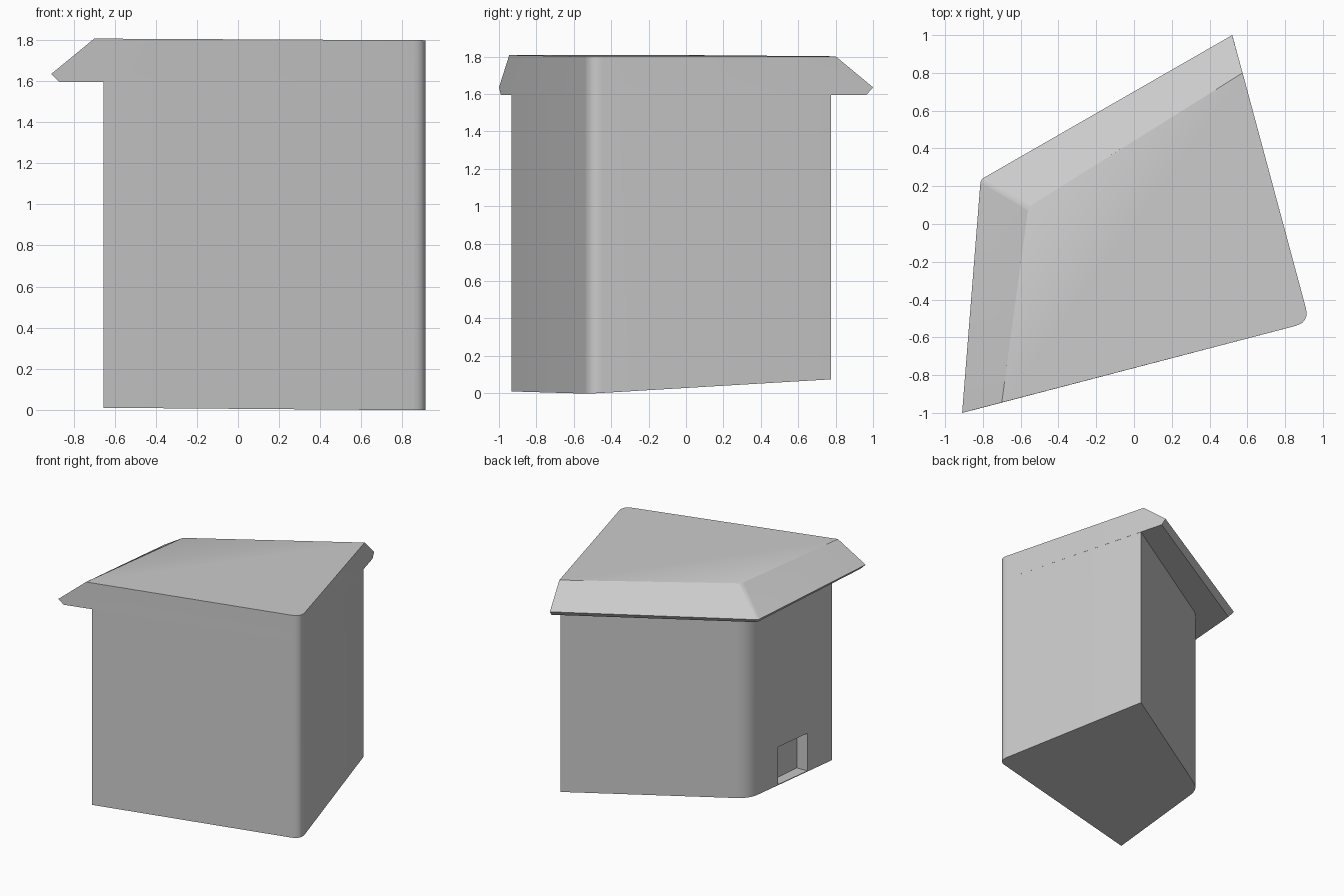
import bpy, bmesh
from math import radians
from mathutils import Vector

cube = bpy.data.objects.get("Cube")
if cube:
    bpy.data.objects.remove(cube)

grey = bpy.data.materials.new("plain grey")
grey.use_nodes = True
COLOUR = (0.6, 0.6, 0.6, 1)
grey.diffuse_color = COLOUR
grey.node_tree.nodes["Principled BSDF"].inputs["Base Color"].default_value = COLOUR


def rounded(corners, cuts, steps=6):
    """Replace each plan corner by a short curve; cuts give its tangent length."""
    ring = []
    for i, corner in enumerate(corners):
        p = Vector(corner)
        a = p + (Vector(corners[i - 1]) - p).normalized() * cuts[i]
        b = p + (Vector(corners[(i + 1) % len(corners)]) - p).normalized() * cuts[i]
        for k in range(steps + 1 if cuts[i] else 1):
            t = k / steps
            ring.append(a * (1 - t) ** 2 + p * 2 * t * (1 - t) + b * t * t)
    return ring


def loft(name, rings, smooth=True):
    """Skin a stack of (plan ring, height rule) pairs and cap both ends."""
    bm = bmesh.new()
    rows = [[bm.verts.new((p.x, p.y, height(p))) for p in ring] for ring, height in rings]
    for low, high in zip(rows, rows[1:]):
        for i in range(len(low)):
            j = (i + 1) % len(low)
            bm.faces.new((low[i], low[j], high[j], high[i]))
    bm.faces.new(rows[0])
    bm.faces.new(rows[-1])
    bmesh.ops.recalc_face_normals(bm, faces=bm.faces)
    mesh = bpy.data.meshes.new(name)
    bm.to_mesh(mesh)
    bm.free()
    mesh.materials.append(grey)
    obj = bpy.data.objects.new(name, mesh)
    bpy.context.collection.objects.link(obj)
    return obj


def level(z):
    return lambda p: z


def ground(p):
    return 0.045 - 0.0216 * p.x + 0.0534 * p.y


# Plan corners run: front right, front left, back left, back right as seen on plan
east = (0.93, -0.52)


def plan(back, bend, front, bend_cut):
    return rounded([east, back, bend, front], [0.08, 0, bend_cut, 0])


# Walls with a sloping base
wall = plan((0.58, 0.775), (-0.605, 0.05), (-0.655, -0.933), 0.1)
walls = loft("walls", [(wall, ground), (wall, level(1.595))])

# Roof overhanging two sides, with a thin lip and a sloping skirt
eave = plan((0.53, 0.965), (-0.78, 0.205), (-0.87, -0.99), 0.02)
lip = plan((0.52, 1.0), (-0.812, 0.235), (-0.91, -1.0), 0.02)
ridge = plan((0.575, 0.8), (-0.56, 0.09), (-0.70, -0.945), 0.02)
roof = loft("roof", [(wall, level(1.595)), (eave, level(1.595)),
                     (lip, level(1.635)),
                     (ridge, lambda p: 1.804 - 0.005 * p.x)])

# Small doorway recess in the side wall
door = [Vector(p) for p in ((-0.75, -0.29), (-0.75, -0.64), (-0.545, -0.64), (-0.535, -0.29))]
cutter = loft("doorway_cutter", [(door, lambda p: ground(p) + 0.006), (door, lambda p: ground(p) + 0.31)])
cutter.hide_render = True
cut = walls.modifiers.new("doorway", "BOOLEAN")
cut.operation = "DIFFERENCE"
cut.solver = "EXACT"
cut.object = cutter
bpy.context.view_layer.objects.active = walls
bpy.ops.object.modifier_apply(modifier=cut.name)
bpy.data.objects.remove(cutter)

# Smooth the rounded corners only
for obj in (walls, roof):
    bpy.ops.object.select_all(action="DESELECT")
    obj.select_set(True)
    bpy.context.view_layer.objects.active = obj
    bpy.ops.object.shade_smooth_by_angle(angle=radians(32))
